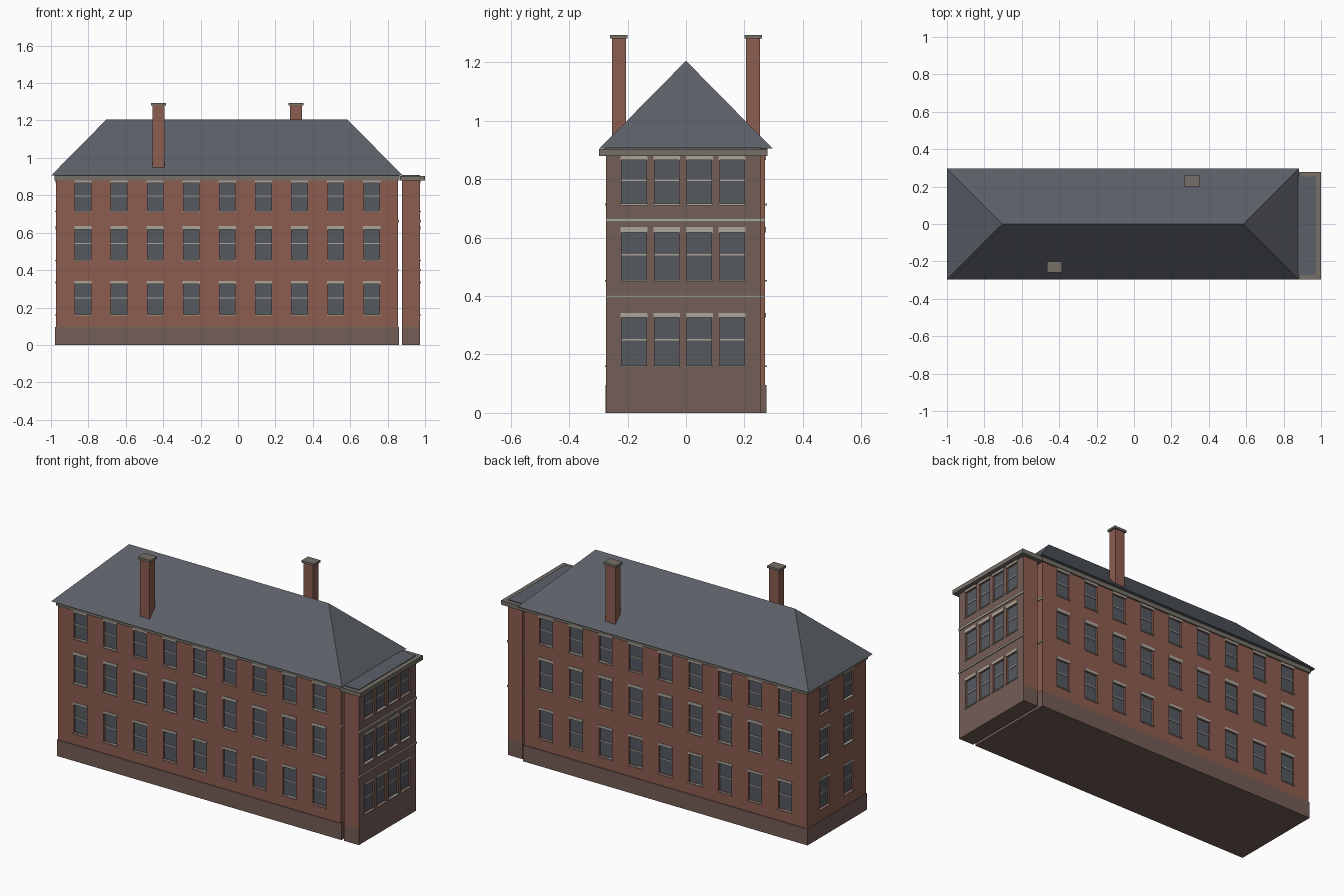
import bpy, bmesh
from mathutils import Vector

cube = bpy.data.objects.get("Cube")
if cube:
    bpy.data.objects.remove(cube)


def material(name, r, g, b):
    m = bpy.data.materials.new(name)
    m.use_nodes = True
    m.diffuse_color = (r, g, b, 1)
    m.node_tree.nodes["Principled BSDF"].inputs["Base Color"].default_value = (r, g, b, 1)
    return m


BRICK = material("red brick", 0.265, 0.107, 0.080)
PLINTH = material("brown plinth", 0.175, 0.109, 0.093)
SLATE = material("roof slate", 0.107, 0.118, 0.138)
GLASS = material("window glass", 0.089, 0.100, 0.118)
TRIM = material("grey cornice", 0.180, 0.160, 0.136)
STONE = material("pale stone", 0.413, 0.376, 0.323)


def boxes_object(name, boxes, mat):
    """One object made of boxes, each given as a low and a high corner."""
    bm = bmesh.new()
    for lo, hi in boxes:
        lo, hi = Vector(lo), Vector(hi)
        verts = bmesh.ops.create_cube(bm, size=1)["verts"]
        for v in verts:
            v.co = (lo + hi) / 2 + v.co * (hi - lo)
    mesh = bpy.data.meshes.new(name)
    bm.to_mesh(mesh)
    bm.free()
    mesh.materials.append(mat)
    obj = bpy.data.objects.new(name, mesh)
    bpy.context.collection.objects.link(obj)
    return obj


def box(name, x, y, z, mat):
    return boxes_object(name, [((x[0], y[0], z[0]), (x[1], y[1], z[1]))], mat)


def wall_box(side, plane, u, d, z):
    """Box on a wall: u runs along the wall, d is the distance outwards."""
    sign = 1 if side[0] == "+" else -1
    a, b = sorted(plane + sign * k for k in d)
    if side[1] == "x":
        return (a, u[0], z[0]), (b, u[1], z[1])
    return (u[0], a, z[0]), (u[1], b, z[1])


# Overall wall extents
X0, X1, Y = -0.973, 0.856, 0.271
AX0, AX1, AY0, AY1 = 0.877, 0.973, -0.274, 0.255
BASE, TOP = 0.095, 0.882
ROWS = [(0.163, 0.327, 0.342), (0.455, 0.618, 0.636), (0.716, 0.866, 0.881)]
DEPTH = 0.012


def windows(label, wall, side, plane, centres):
    """Cut recessed openings and fit panes, bars, lintels and sills."""
    cuts, panes, bars, lintels, sills = [], [], [], [], []
    for c in centres:
        u, wide = (c - 0.042, c + 0.042), (c - 0.046, c + 0.046)
        for low, high, head in ROWS:
            mid = (low + high) / 2 + 0.005
            cuts.append(wall_box(side, plane, u, (-DEPTH, 0.02), (low, high)))
            panes.append(wall_box(side, plane, u, (-DEPTH - 0.002, -DEPTH + 0.002), (low, high)))
            bars.append(wall_box(side, plane, u, (-DEPTH, -0.006), (mid - 0.003, mid + 0.003)))
            lintels.append(wall_box(side, plane, wide, (-0.004, 0.003), (high, head)))
            sills.append(wall_box(side, plane, wide, (-DEPTH, 0.006), (low - 0.006, low)))
    cutter = boxes_object("opening_cutter", cuts, BRICK)
    cutter.hide_render = True
    mod = wall.modifiers.new("openings", "BOOLEAN")
    mod.operation, mod.solver, mod.object = "DIFFERENCE", "EXACT", cutter
    bpy.context.view_layer.objects.active = wall
    bpy.ops.object.modifier_apply(modifier=mod.name)
    bpy.data.objects.remove(cutter)
    boxes_object(label + "_window_panes", panes, GLASS)
    boxes_object(label + "_window_bars", bars, STONE)
    boxes_object(label + "_lintels", lintels, STONE)
    boxes_object(label + "_sills", sills, STONE)


# Main block and its plinth
main = box("main_walls", (X0, X1), (-Y, Y), (BASE, TOP), BRICK)
box("main_plinth", (X0 - 0.005, X1 + 0.005), (-Y - 0.004, Y + 0.004), (0, BASE), PLINTH)
long_side = [-0.829 + 0.193 * i for i in range(9)]
windows("front", main, "-y", -Y, long_side)
windows("back", main, "+y", Y, long_side)
windows("left", main, "-x", X0, [-0.11, 0.11])

# End wing, separated by a narrow gap
wing = box("wing_walls", (AX0, AX1), (AY0, AY1), (BASE, TOP), BRICK)
box("wing_plinth", (AX0, AX1), (AY0, AY1), (0, BASE), PLINTH)
windows("wing", wing, "+x", AX1, [-0.178 + 0.112 * i for i in range(4)])
wing.data.materials.clear()
wing.data.materials.append(BRICK)
wing.data.materials.append(PLINTH)
for face in wing.data.polygons:
    face.material_index = 1 if face.normal.x > 0.5 else 0

# Stone string courses on the end walls
courses = []
for z in ((0.394, 0.404), (0.654, 0.667)):
    courses.append(wall_box("+x", AX1, (AY0, AY1), (-0.004, 0.006), z))
    courses.append(wall_box("+x", X1, (-Y, Y), (-0.004, 0.006), z))
boxes_object("string_courses", courses, STONE)

# Cornices
box("main_cornice", (X0 - 0.008, X1 + 0.008), (-Y - 0.008, Y + 0.008), (0.88, 0.905), TRIM)
box("wing_cornice", (0.866, 1.0), (-0.297, 0.279), (0.879, 0.904), TRIM)
box("wing_flat_roof", (AX0, AX1), (AY0, AY1), (0.9, 0.908), SLATE)

# Hipped roof
EAVE, RIDGE, HALF = 0.905, 1.205, 0.296
RX0, RX1 = -1.0, 0.881
bm = bmesh.new()
a, b, c, d = [bm.verts.new((x, y, EAVE)) for x, y in
              ((RX0, -HALF), (RX1, -HALF), (RX1, HALF), (RX0, HALF))]
e = bm.verts.new((RX0 + HALF, 0, RIDGE))
f = bm.verts.new((RX1 - HALF, 0, RIDGE))
for loop in ((a, b, f, e), (b, c, f), (c, d, e, f), (d, a, e), (d, c, b, a)):
    bm.faces.new(loop)
mesh = bpy.data.meshes.new("hipped_roof")
bm.to_mesh(mesh)
bm.free()
mesh.materials.append(SLATE)
bpy.context.collection.objects.link(bpy.data.objects.new("hipped_roof", mesh))

# Chimneys with flat caps
for label, x, y in (("front", -0.425, -0.23), ("back", 0.31, 0.23)):
    box(label + "_chimney", (x - 0.032, x + 0.032), (y - 0.024, y + 0.024), (0.91, 1.282), BRICK)
    box(label + "_chimney_cap", (x - 0.04, x + 0.04), (y - 0.03, y + 0.03), (1.281, 1.294), TRIM)
